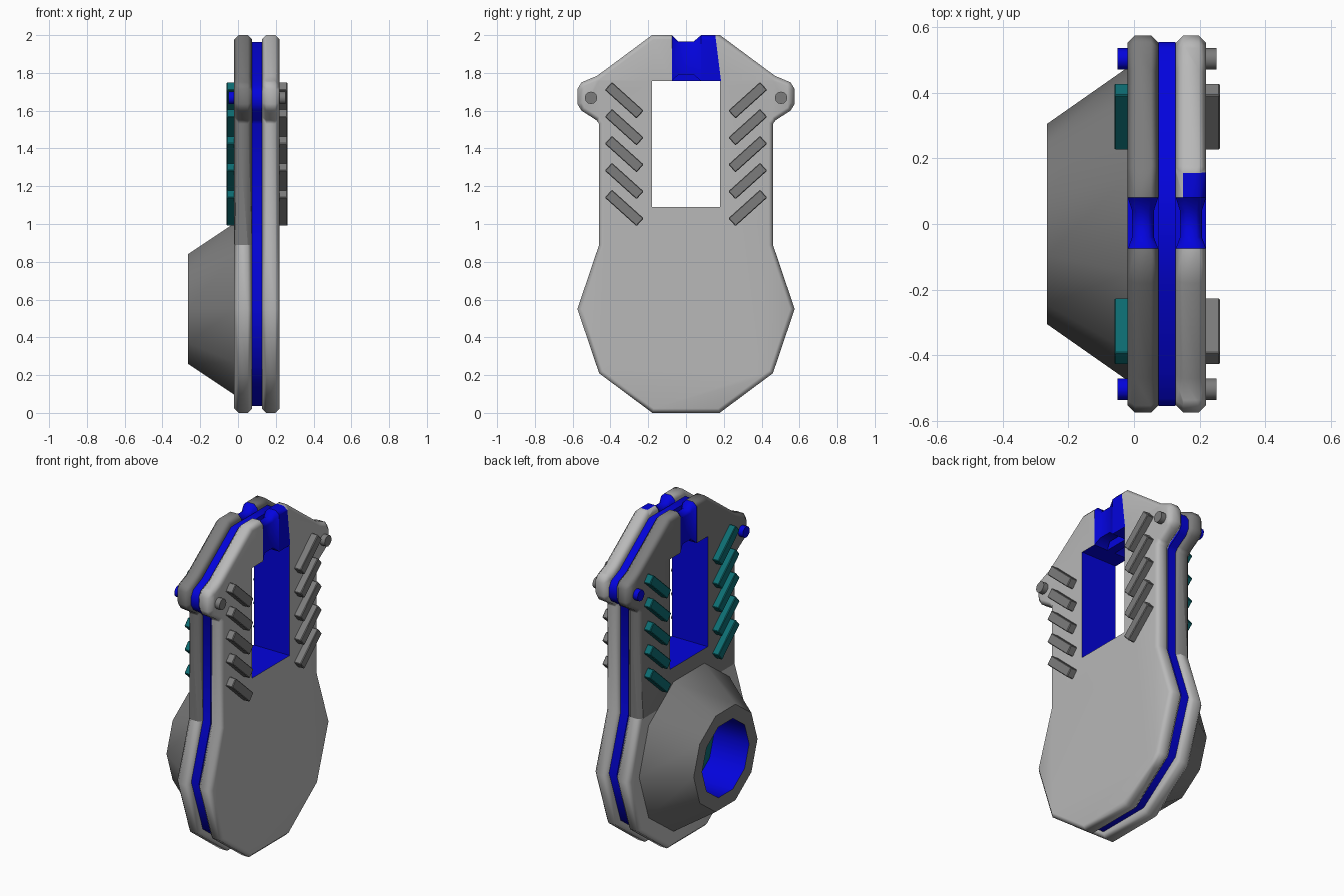
import bpy, bmesh, math
from mathutils import Matrix, Vector

if "Cube" in bpy.data.objects:
    bpy.data.objects.remove(bpy.data.objects["Cube"])


def material(name, rgb):
    m = bpy.data.materials.new(name)
    m.diffuse_color = (*rgb, 1)
    m.use_nodes = True
    m.node_tree.nodes["Principled BSDF"].inputs["Base Color"].default_value = m.diffuse_color
    return m


LIGHT, DARK, BLUE, TEAL = range(4)
MATS = [material("light_grey", (0.48, 0.48, 0.48)),
        material("dark_grey", (0.2, 0.2, 0.2)),
        material("blue", (0.001, 0.001, 0.72)),
        material("teal", (0.004, 0.15, 0.165))]


def finish(name, bm, mat=None):
    """Turn a bmesh into an object that carries all the colours."""
    bmesh.ops.recalc_face_normals(bm, faces=bm.faces)
    if mat is not None:
        for f in bm.faces:
            f.material_index = mat
    me = bpy.data.meshes.new(name)
    bm.to_mesh(me)
    bm.free()
    for m in MATS:
        me.materials.append(m)
    ob = bpy.data.objects.new(name, me)
    bpy.context.collection.objects.link(ob)
    return ob


def smooth(ob, degrees=40):
    ob.data.polygons.foreach_set("use_smooth", [True] * len(ob.data.polygons))
    ob.data.set_sharp_from_angle(angle=math.radians(degrees))


def loft(name, rings, mats, cap_start=True, cap_mat=None):
    """Bridge rings of points; one colour per band."""
    bm = bmesh.new()
    vs = [[bm.verts.new(p) for p in r] for r in rings]
    n = len(rings[0])
    for a, b, mat in zip(vs, vs[1:], mats):
        for i in range(n):
            j = (i + 1) % n
            bm.faces.new((a[i], a[j], b[j], b[i])).material_index = mat
    if cap_start:
        bm.faces.new(vs[0]).material_index = mats[0]
    bm.faces.new(vs[-1]).material_index = mats[-1] if cap_mat is None else cap_mat
    return finish(name, bm)


def box(name, lo, hi, mat, angle=0, bevel=0):
    """Box between two corners, turned about the x axis."""
    lo, hi = Vector(lo), Vector(hi)
    bm = bmesh.new()
    bmesh.ops.create_cube(bm, size=1, matrix=Matrix.LocRotScale(
        (lo + hi) / 2, Matrix.Rotation(angle, 3, 'X'), hi - lo))
    if bevel:
        bmesh.ops.bevel(bm, geom=bm.edges[:], offset=bevel, segments=1, affect='EDGES')
    return finish(name, bm, mat)


# Half outline of the body in (y, z), mirrored to the other side
HALF = [(0.18, 2.0), (0.47, 1.785), (0.553, 1.75), (0.575, 1.715), (0.575, 1.635),
        (0.553, 1.6), (0.475, 1.55), (0.46, 1.53), (0.46, 0.89), (0.575, 0.55),
        (0.46, 0.21), (0.178, 0.0)]
OUTLINE = HALF + [(-y, z) for y, z in reversed(HALF)]


def slab(name, x0, x1, mat, cutters, scale=1.0, bevel=0):
    """Extruded outline with chamfered rims and cut openings."""
    bm = bmesh.new()
    # the underside of the shoulders keeps its height when scaled
    pts = [(y * scale, z if 1.5 < z < 1.7 else 1 + (z - 1) * scale) for y, z in OUTLINE]
    a = [bm.verts.new((x0, y, z)) for y, z in pts]
    b = [bm.verts.new((x1, y, z)) for y, z in pts]
    caps = [bm.faces.new(a), bm.faces.new(b)]
    for i in range(len(pts)):
        j = (i + 1) % len(pts)
        bm.faces.new((a[i], a[j], b[j], b[i]))
    bmesh.ops.recalc_face_normals(bm, faces=bm.faces)
    if bevel:
        rim = list({e for f in caps for e in f.edges})
        bmesh.ops.bevel(bm, geom=rim, offset=bevel, segments=1, affect='EDGES')
    ob = finish(name, bm, mat)
    for c in cutters:
        mod = ob.modifiers.new("cut", 'BOOLEAN')
        mod.operation, mod.solver, mod.object = 'DIFFERENCE', 'EXACT', c
    dg = bpy.context.evaluated_depsgraph_get()
    me = bpy.data.meshes.new_from_object(ob.evaluated_get(dg))
    ob.modifiers.clear()
    ob.data = me
    return ob


def recolour(ob, planes, rule):
    """Split the faces along planes, then colour them by a rule."""
    bm = bmesh.new()
    bm.from_mesh(ob.data)
    bmesh.ops.triangulate(bm, faces=bm.faces[:])
    for co, no in planes:
        bmesh.ops.bisect_plane(bm, geom=bm.verts[:] + bm.edges[:] + bm.faces[:],
                               plane_co=co, plane_no=no)
    for f in bm.faces:
        if f.material_index != BLUE:
            f.material_index = rule(f.calc_center_median())
    bm.to_mesh(ob.data)
    bm.free()


# Openings: the window and the notch at the top
window = box("window_cutter", (-1, -0.18, 1.09), (1, 0.18, 1.757), BLUE)
notch = box("notch_cutter", (-1, -0.075, 1.7), (1, 0.08, 2.2), BLUE)

# Body: two outer plates around a recessed core
left = slab("left_plate", -0.02, 0.075, LIGHT, [window, notch], bevel=0.023)
right = slab("right_plate", 0.127, 0.22, LIGHT, [window, notch], bevel=0.023)
core = slab("core", 0.075, 0.127, BLUE, [window], scale=0.964)
for c in (window, notch):
    bpy.data.objects.remove(c)

# Left plate is dark above the round part
recolour(left, [((0, 0, 0.89), (0, 0, 1))], lambda c: DARK if c.z > 0.89 else LIGHT)

# Right plate has a blue patch beside the notch
slant = Vector((0, 0.24, 0.03))
corner = Vector((0, 0.155, 2.0))
recolour(right, [(corner, slant), ((0, 0, 1.757), (0, 0, 1))],
         lambda c: BLUE if c.y > 0.07 and c.z > 1.757 and c.x > 0.15
         and (c - corner).dot(slant) < 0 else LIGHT)
for ob in (left, right):
    smooth(ob, 50)
    mod = ob.modifiers.new("even_shading", 'WEIGHTED_NORMAL')
    mod.keep_sharp = True
smooth(core)

# Narrowed blue necks that close the notch of each plate
SECTION = [(-0.046, 1.757), (0.046, 1.757), (0.046, 1.977), (0.023, 2.0),
           (-0.023, 2.0), (-0.046, 1.977)]
for name, cx in (("left_neck", 0.0275), ("right_neck", 0.1735)):
    rings = [[(cx + x * s, y, 1.878 + (z - 1.878) * s) for x, z in SECTION]
             for y, s in ((-0.075, 1), (-0.04, 0.72), (0.04, 0.72), (0.08, 1))]
    smooth(loft(name, rings, [BLUE] * 3), 50)


# Ten-sided hollow cone on the left plate
def ring(x, r):
    return [(x, r * math.cos(i * math.pi / 5), 0.55 + r * math.sin(i * math.pi / 5))
            for i in range(10)]


cone = loft("cone", [ring(-0.015, 0.48), ring(-0.265, 0.305), ring(-0.265, 0.225),
                     ring(-0.03, 0.225)], [DARK, DARK, BLUE], cap_start=False, cap_mat=TEAL)
smooth(cone)

# Slanted grip bars and pins on both faces
for side, x0, x1, bar_mat in (("left", -0.06, -0.015, TEAL), ("right", 0.215, 0.262, DARK)):
    for s in (-1, 1):
        for i in range(5):
            z = 1.655 - 0.1425 * i
            box(f"{side}_grip_bar", (x0, s * 0.327 - 0.113, z - 0.028),
                (x1, s * 0.327 + 0.113, z + 0.028), bar_mat,
                angle=s * math.radians(42), bevel=0.004)
        bm = bmesh.new()
        px = -0.033 if side == "left" else 0.233
        bmesh.ops.create_cone(bm, cap_ends=True, segments=12, radius1=0.033,
                              radius2=0.033, depth=0.036,
                              matrix=Matrix.Translation((px, s * 0.503, 1.668))
                              @ Matrix.Rotation(math.pi / 2, 4, 'Y'))
        pin = finish(f"{side}_pin", bm, BLUE if side == "left" else DARK)
        smooth(pin)
